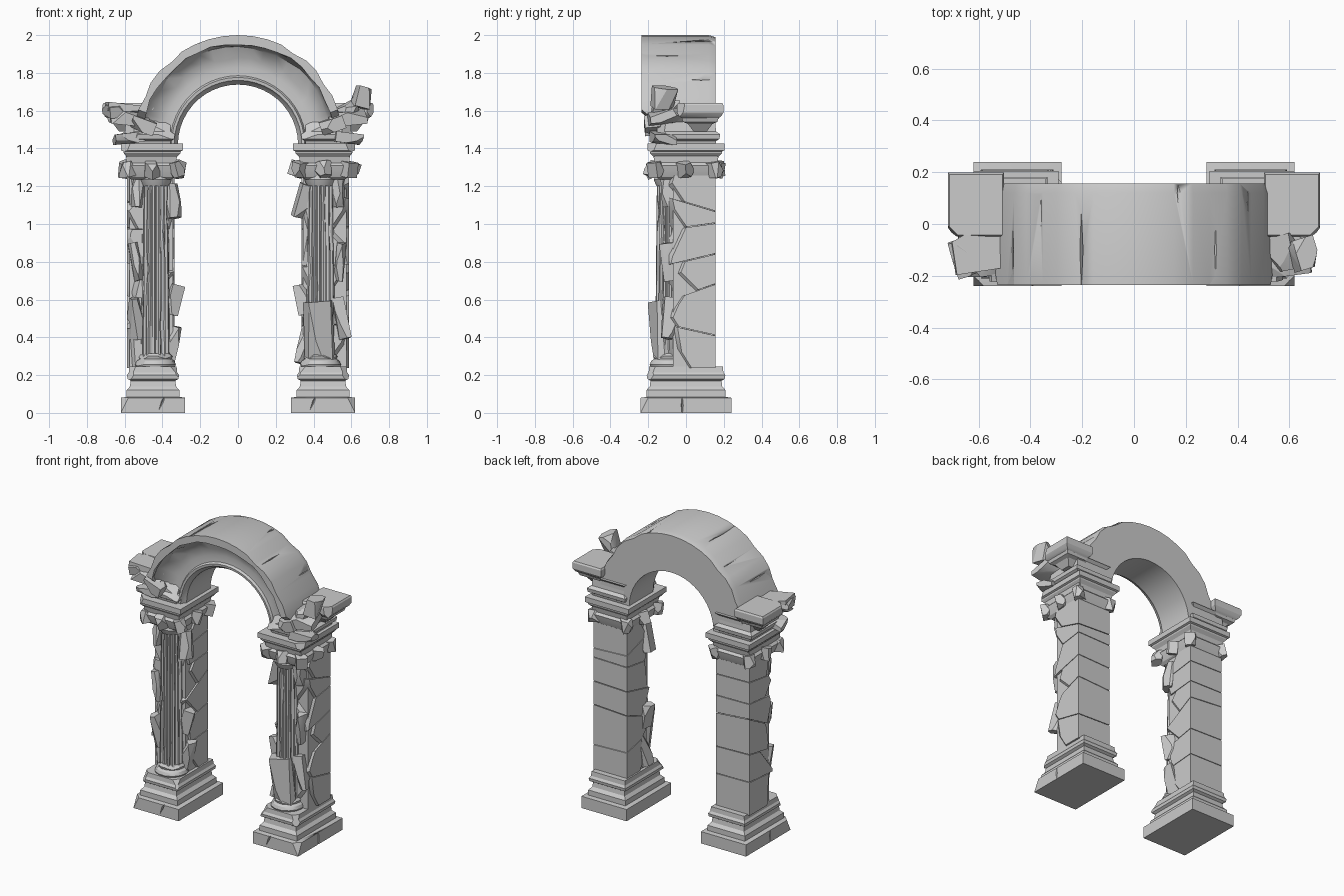
import bpy, bmesh, random
from math import sin, cos, pi, radians
from mathutils import Vector, Matrix, Euler

if "Cube" in bpy.data.objects:
    bpy.data.objects.remove(bpy.data.objects["Cube"])

random.seed(11)
R = random.uniform


def finish(name, bm, angle=25):
    bmesh.ops.recalc_face_normals(bm, faces=bm.faces)
    me = bpy.data.meshes.new(name)
    bm.to_mesh(me)
    bm.free()
    ob = bpy.data.objects.new(name, me)
    bpy.context.collection.objects.link(ob)
    bpy.ops.object.select_all(action='DESELECT')
    ob.select_set(True)
    bpy.context.view_layer.objects.active = ob
    bpy.ops.object.shade_smooth_by_angle(angle=radians(angle))
    return ob


def loft(rings):
    bm = bmesh.new()
    vs = [[bm.verts.new(p) for p in ring] for ring in rings]
    n = len(vs[0])
    for a, b in zip(vs, vs[1:]):
        for i in range(n):
            j = (i + 1) % n
            bm.faces.new((a[i], a[j], b[j], b[i]))
    bm.faces.new(vs[0])
    bm.faces.new(vs[-1])
    return bm


def moulding(s, x0, x1, y0, y1, profile):
    # rectangular stack; profile is (outward offset, z); s mirrors in x
    return loft([[(s * (x0 - d), y0 - d, z), (s * (x1 + d), y0 - d, z),
                  (s * (x1 + d), y1 + d, z), (s * (x0 - d), y1 + d, z)] for d, z in profile])


def lathe(cx, cy, profile, n=14):
    return loft([[(cx + r * cos(2 * pi * i / n), cy + r * sin(2 * pi * i / n), z)
                  for i in range(n)] for r, z in profile])


def chip(bm, point, normal):
    # slice off everything beyond a plane and close the break
    bmesh.ops.recalc_face_normals(bm, faces=bm.faces)
    bmesh.ops.bisect_plane(bm, geom=bm.verts[:] + bm.edges[:] + bm.faces[:], dist=1e-5,
                           plane_co=point, plane_no=Vector(normal).normalized(), clear_outer=True)
    bmesh.ops.holes_fill(bm, edges=[e for e in bm.edges if e.is_boundary], sides=0)


def rock(name, loc, size, rot=(0, 0, 0), cuts=6):
    bm = bmesh.new()
    bmesh.ops.create_cube(bm, size=1)
    for _ in range(cuts):
        n = Vector((random.choice((-1, 1)) * R(.5, 1), random.choice((-1, 1)) * R(.5, 1), R(-1, 1))).normalized()
        chip(bm, n * R(.48, .6), n)
    bm.transform(Matrix.LocRotScale(Vector(loc), Euler(rot), Vector(size)))
    return finish(name, bm)


def crack(ob, slivers):
    # carve thin diamond shaped fissures: (location, rotation, size)
    bm = bmesh.new()
    for loc, rot, size in slivers:
        bmesh.ops.create_uvsphere(bm, u_segments=4, v_segments=2, radius=1,
                                  matrix=Matrix.LocRotScale(Vector(loc), Euler(rot), Vector(size)))
    cut = finish("crack_cutter", bm)
    cut.hide_render = True
    mod = ob.modifiers.new("cracks", 'BOOLEAN')
    mod.operation, mod.solver, mod.object = 'DIFFERENCE', 'EXACT', cut
    bpy.context.view_layer.objects.active = ob
    bpy.ops.object.modifier_apply(modifier=mod.name)
    bpy.data.objects.remove(cut)


for s, side in ((-1, "left"), (1, "right")):
    # stepped pedestal
    bm = moulding(s, .28, .62, -.24, .24, [(0, 0), (0, .08), (-.03, .085), (-.03, .12), (-.048, .14),
                  (-.052, .17), (-.035, .18), (-.032, .2), (-.042, .215), (-.045, .245)])
    chip(bm, (s * .61, -.22, .06), (s, -1, .5))
    chip(bm, (s * .33, -.19, .22), (-s, -.8, .9))
    crack(finish(side + "_pedestal", bm), [((s * .62, -.02, .04), (0, 0, 0), (.012, .006, .06)),
                                         ((s * .4, -.24, .06), (0, .4, 0), (.006, .012, .05))])

    # broken square pier: blocks with slanted joints around a core
    finish(side + "_pier_core", moulding(s, .345, .575, -.07, .147, [(0, .24), (0, 1.27)]))
    joints = [.235, .45, .62, .8, .98, 1.12, 1.27]
    slopes = [0] + [R(-.35, .6) for _ in range(5)] + [0]
    for i in range(6):
        ring = lambda z, k: [(s * x, y, z + k * y + .15 * k * (x - .45))
                             for x, y in ((.335, -.09), (.588, -.09), (.588, .157), (.335, .157))]
        bm = loft([ring(joints[i] + .002, slopes[i]), ring(joints[i + 1] - .002, slopes[i + 1])])
        zm = (joints[i] + joints[i + 1]) / 2
        for x, dx in ((.335, -1), (.588, 1)):
            for _ in range(3):
                n = Vector((s * dx * R(.5, 1), -R(.5, 1), R(-.6, .6))).normalized()
                chip(bm, Vector((s * x, -.09, zm + R(-.06, .06))) - n * R(.005, .035), n)
        finish(f"{side}_pier_block_{i + 1}", bm)

    # shards hanging on the pier faces
    for i, (x, y, z, w, h) in enumerate(((.345, -.05, .6, .07, .16), (.35, -.06, 1.12, .08, .18),
                                         (.35, -.04, .36, .06, .2), (.545, -.085, .5, .06, .22),
                                         (.54, -.09, .8, .05, .2), (.53, -.09, 1.17, .06, .16))):
        rock(f"{side}_pier_shard_{i + 1}", (s * x, y, z), (w, .08, h), (R(-.2, .2), R(-.25, .25), R(-.5, .5)))

    # fluted column with worn patches
    cx, cy, flutes = s * .437, -.087, 14
    rings = []
    for k in range(11):
        z = .26 + k * .1
        base = .077 - .01 * k / 10
        pts = []
        for i in range(flutes * 4):
            a = 2 * pi * (i + (.0, .25, .0, -.25)[i % 4]) / (flutes * 4)
            r = base * (1 if i % 4 < 2 else .85)
            if sin(a * 2 + k * 1.3 * s) > .9 and k % 3:
                r *= R(.82, .95)
            pts.append((cx + r * cos(a), cy + r * sin(a), min(z, 1.25)))
        rings.append(pts)
    finish(side + "_fluted_column", loft(rings))
    bm = lathe(cx, cy, [(.1, .235), (.108, .255), (.1, .275), (.085, .285), (.09, .3), (.076, .315)])
    chip(bm, (cx + .06, cy - .06, .29), (.8, -1, .9))
    chip(bm, (cx - .07, cy - .05, .28), (-1, -.6, .7))
    finish(side + "_column_base", bm)
    finish(side + "_column_collar", lathe(cx, cy, [(.07, 1.2), (.08, 1.22), (.086, 1.235), (.08, 1.25), (.08, 1.28)]))

    # capital with chipped leaf lumps and a moulded abacus
    finish(side + "_capital_bell", moulding(s, .335, .585, -.16, .16, [(-.02, 1.235), (0, 1.25), (.012, 1.28),
                                            (.02, 1.31), (.005, 1.325), (.008, 1.37)]))
    for i, (x, y) in enumerate(((.325, -.155), (.455, -.17), (.585, -.155), (.595, 0), (.32, 0),
                                (.585, .155), (.335, .155))):
        rock(f"{side}_capital_leaf_{i + 1}", (s * x, y, 1.29), (.07, .07, .08), (R(-.3, .3), R(-.3, .3), .78), 5)
    bm = moulding(s, .335, .575, -.16, .16, [(.005, 1.32), (.012, 1.355), (.03, 1.375), (.032, 1.385),
                                             (.044, 1.39), (.044, 1.425)])
    chip(bm, (s * .6, -.185, 1.4), (s, -1, .4))
    finish(side + "_abacus", bm)

    # entablature block under the cornice
    bm = moulding(s, .36, .595, -.15, .155, [(0, 1.42), (.005, 1.44), (.022, 1.45), (.026, 1.475),
                                             (.004, 1.49), (0, 1.54), (.02, 1.56)])
    chip(bm, (s * .59, -.12, 1.5), (s, -1.2, .3))
    chip(bm, (s * .42, -.15, 1.51), (-s * .3, -1, .7))
    finish(side + "_entablature", bm)
    # cornice, whole at the back and broken at the front
    bm = moulding(s, .54, .68, -.01, .16, [(-.05, 1.49), (-.02, 1.53), (.005, 1.54), (.012, 1.56),
                                           (.026, 1.57), (.038, 1.59), (.038, 1.63), (.032, 1.64)])
    chip(bm, (s * .7, -.035, 1.58), (s, -1, .2))
    finish(side + "_cornice", bm)
    rock(side + "_broken_cornice", (s * .575, -.11, 1.565), (.2, .18, .07), (.1, s * -.1, .1))
    rock(side + "_broken_fascia", (s * .58, -.12, 1.455), (.15, .12, .055), (0, s * .12, .2))
    rock(side + "_arch_foot", (s * .5, -.16, 1.525), (.13, .12, .07), (.1, s * -.35, 0))

# loose rubble on the cornices
rock("right_rubble_upright", (.655, -.115, 1.67), (.085, .12, .11), (0, .25, .3))
rock("right_rubble_flat", (.58, -.11, 1.605), (.1, .14, .06), (0, -.5, .2))
rock("left_rubble_slab", (-.58, -.1, 1.61), (.24, .16, .045), (0, .12, .15))
rock("left_rubble_end", (-.655, -.13, 1.605), (.09, .14, .06), (.2, -.1, .3))
rock("right_column_rubble", (.425, -.11, .43), (.14, .13, .32), (0, -.08, .4), 8)

# moulded arch: profile of (radius, y) swept over a half circle
profile = [(.318, .157), (.318, -.1), (.33, -.115), (.338, -.135), (.352, -.137), (.36, -.122), (.4, -.12),
           (.45, -.135), (.5, -.17), (.518, -.2), (.518, -.235), (.55, -.235), (.55, .12), (.54, .157)]
rings = []
N = 22
for i in range(N + 1):
    a = pi * i / N
    pts = []
    for r, y in profile:
        zc = 1.42 + .03 * (r - .318) / .232
        if sin(a) < .2:
            y = max(y, -.14)
        rr = r
        if y < -.12 and .39 < r < .53:
            rr, y = r - R(0, .018), y + R(0, .012) * (r < .51)
        if i in (4, 7, 16, 19) and r > .53:
            rr -= .012
        pts.append((rr * cos(a), y, zc + rr * sin(a)))
    rings.append(pts)
arch = finish("arch", loft(rings), 28)
crack(arch, [((.55 * cos(a), y, 1.45 + .55 * sin(a)), (0, -a, t), (.022, l, .007))
             for a, y, t, l in ((.95, -.1, 0, .17), (1.25, .12, 0, .06), (1.95, -.1, 0, .16),
                                (2.3, .05, 0, .13), (2.6, -.1, 0, .1), (.62, .08, 0, .1))])
